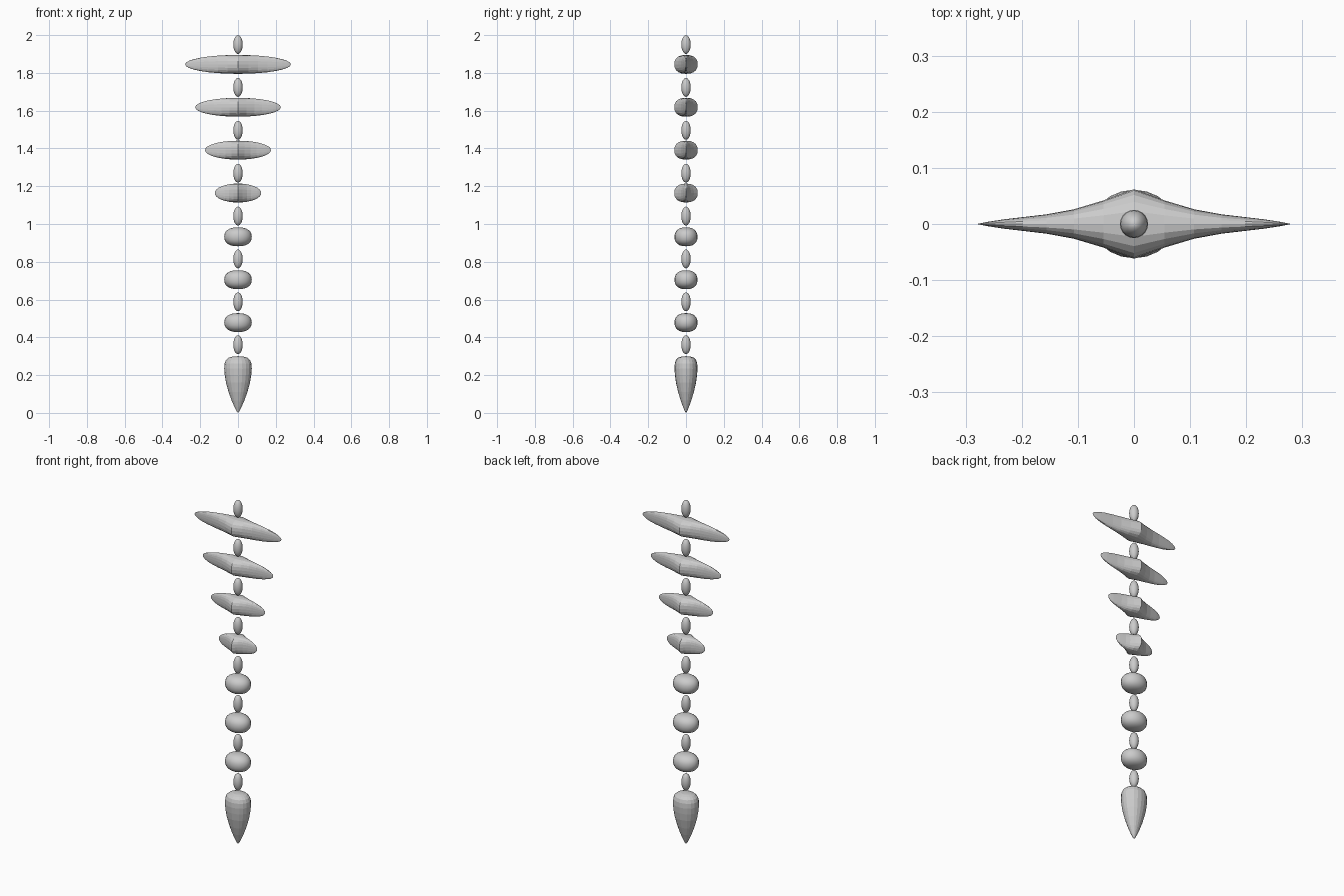
import bpy, bmesh, math

cube = bpy.data.objects.get("Cube")
if cube:
    bpy.data.objects.remove(cube, do_unlink=True)

grey = bpy.data.materials.new("plain grey")
grey.use_nodes = True
grey.diffuse_color = (0.6, 0.6, 0.6, 1)
grey.node_tree.nodes["Principled BSDF"].inputs["Base Color"].default_value = (0.6, 0.6, 0.6, 1)

PITCH = 0.227          # distance from one bead to the next
SIDES = 20


def spow(v, p):
    return math.copysign(abs(v) ** p, v)


def loft(name, stations, place, z, power=1.0):
    """Closed skin over rings (position, half width, half height); place maps to x, y, z."""
    bm = bmesh.new()
    rings = []
    for pos, a, b in stations:
        if a < 1e-4 and b < 1e-4:
            rings.append([bm.verts.new(place(pos, 0, 0))])
            continue
        ring = []
        for i in range(SIDES):
            t = math.tau * i / SIDES
            ring.append(bm.verts.new(place(pos, a * spow(math.cos(t), power),
                                           b * spow(math.sin(t), power))))
        rings.append(ring)
    for r, s in zip(rings, rings[1:]):
        for i in range(SIDES):
            j = (i + 1) % SIDES
            quad = [r[i % len(r)], r[j % len(r)], s[j % len(s)], s[i % len(s)]]
            bm.faces.new(list(dict.fromkeys(quad)))
    bmesh.ops.recalc_face_normals(bm, faces=bm.faces)
    mesh = bpy.data.meshes.new(name)
    bm.to_mesh(mesh)
    bm.free()
    mesh.materials.append(grey)
    obj = bpy.data.objects.new(name, mesh)
    obj.location.z = z
    bpy.context.collection.objects.link(obj)
    return obj


def along_x(p, a, b):
    return (p, a, b)


def along_z(p, a, b):
    return (a, b, p)


def angles(n):
    return [math.pi * (i / n - 0.5) for i in range(n + 1)]


# Small spacer beads
for i in range(8):
    oval = [(0.05 * math.sin(u), 0.025 * math.cos(u), 0.025 * math.cos(u)) for u in angles(10)]
    loft(f"spacer_bead_{i + 1}", oval, along_z, 1.95 - PITCH * i)


# Long bars: oval from the front, concave and pointed from above
def bar_width(t):
    t = abs(t)
    return 0.062 * (1 - t) * (1 - 0.45 * math.sin(math.pi * t) * t ** 0.3)


for i, half in enumerate((0.28, 0.227, 0.175, 0.123)):
    rings = []
    for u in angles(16):
        t = math.sin(u)
        rings.append((half * t, bar_width(t), 0.05 * math.cos(u)))
    loft(f"long_bar_{i + 1}", rings, along_x, 1.845 - PITCH * i, 0.85)

# Rounded beads
for i in range(3):
    rings = []
    for u in angles(12):
        c = spow(math.cos(u), 0.8) if abs(math.cos(u)) > 1e-6 else 0
        rings.append((0.05 * spow(math.sin(u), 0.9), 0.073 * c, 0.061 * c))
    loft(f"round_bead_{i + 1}", rings, along_z, 0.932 - PITCH * i)

# Pointed drop at the bottom
profile = [(0, 0), (0.008, 0.1), (0.03, 0.25), (0.065, 0.46), (0.11, 0.68), (0.16, 0.87),
           (0.2, 0.96), (0.235, 1), (0.262, 0.97), (0.28, 0.87), (0.292, 0.68),
           (0.298, 0.4), (0.3, 0)]
loft("bottom_drop", [(h, 0.073 * r, 0.061 * r) for h, r in profile], along_z, 0)

for obj in bpy.context.collection.objects:
    if obj.type == "MESH" and obj.data.materials and obj.data.materials[0] == grey:
        obj.data.shade_smooth() if "bead" in obj.name else obj.data.shade_flat()
